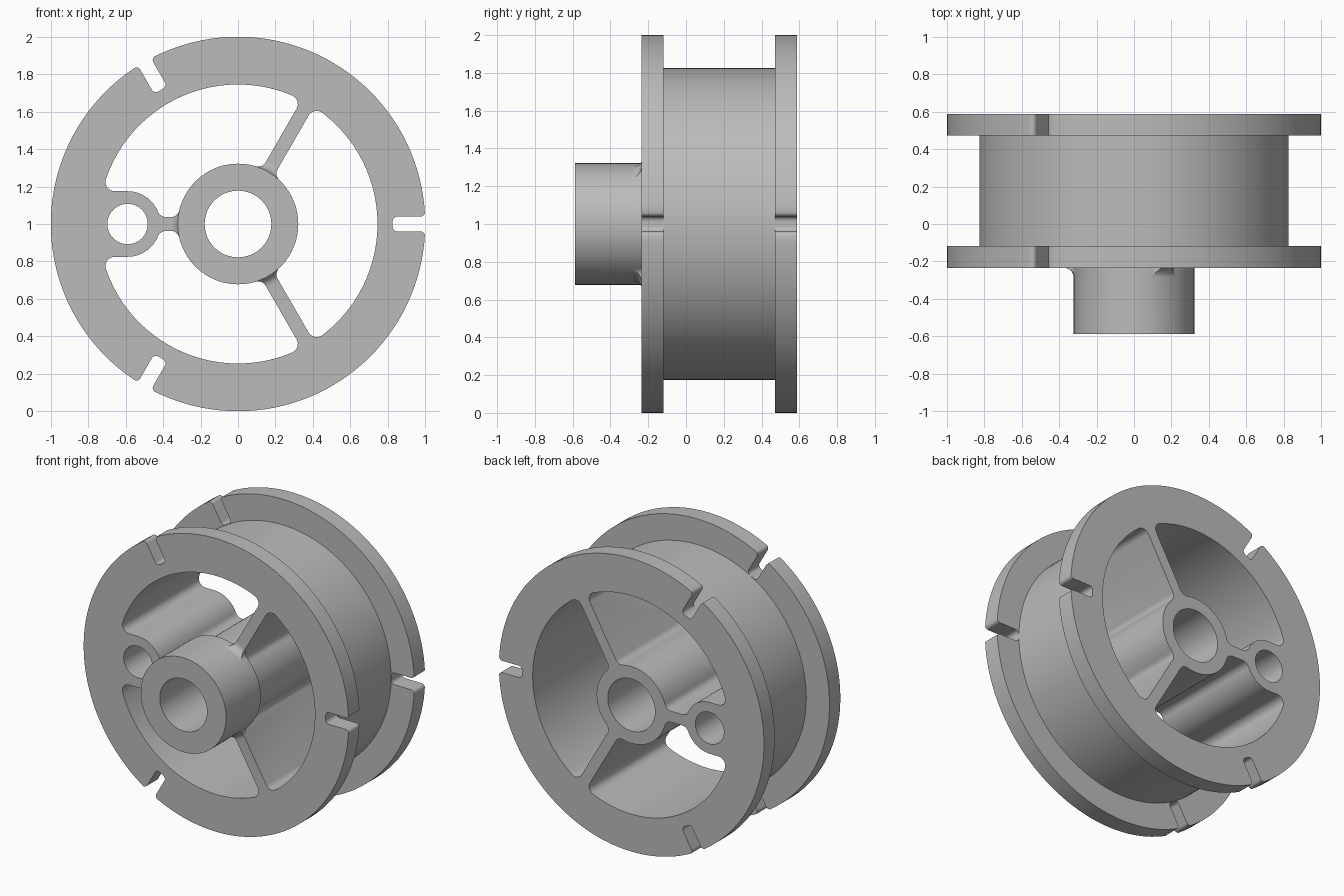
import bpy, bmesh
from math import sin, cos, pi, sqrt, atan2, radians

if "Cube" in bpy.data.objects:
    bpy.data.objects.remove(bpy.data.objects["Cube"], do_unlink=True)

FRONT, BACK = -0.235, 0.588       # outer flange faces
RIM, HUB, BOSS = 0.745, 0.262, 0.322
LUG_AT, LUG = 0.59, 0.175         # lug on the left-hand spoke
FILLET = 0.05

grey = bpy.data.materials.new("grey metal")
grey.use_nodes = True
grey.diffuse_color = (0.5, 0.5, 0.5, 1)
grey.node_tree.nodes["Principled BSDF"].inputs["Base Color"].default_value = (0.5, 0.5, 0.5, 1)


def finish(name, bm):
    bmesh.ops.recalc_face_normals(bm, faces=bm.faces)
    mesh = bpy.data.meshes.new(name)
    bm.to_mesh(mesh)
    bm.free()
    mesh.materials.append(grey)
    obj = bpy.data.objects.new(name, mesh)
    bpy.context.collection.objects.link(obj)
    return obj


def lathe(name, profile, steps=128):
    """Closed solid turned about the y axis from (radius, y) points."""
    bm = bmesh.new()
    rings = [[bm.verts.new((r * cos(2 * pi * i / steps), y, 1 + r * sin(2 * pi * i / steps)))
              for i in range(steps)] for r, y in profile]
    for a, b in zip(rings, rings[1:]):
        for i in range(steps):
            j = (i + 1) % steps
            bm.faces.new((a[i], a[j], b[j], b[i]))
    bm.faces.new(rings[0])
    bm.faces.new(rings[-1])
    return finish(name, bm)


def prism(name, outline, y0=-1, y1=1):
    """Outline in the x-z plane about the axle, extruded along y."""
    bm = bmesh.new()
    face = bm.faces.new([bm.verts.new((x, y0, 1 + z)) for x, z in outline])
    new = bmesh.ops.extrude_face_region(bm, geom=[face])["geom"]
    bmesh.ops.translate(bm, vec=(0, y1 - y0, 0),
                        verts=[v for v in new if isinstance(v, bmesh.types.BMVert)])
    return finish(name, bm)


def combine(target, tool, operation="DIFFERENCE"):
    mod = target.modifiers.new("combine", "BOOLEAN")
    mod.operation, mod.solver, mod.object = operation, "EXACT", tool
    bpy.context.view_layer.objects.active = target
    bpy.ops.object.modifier_apply(modifier=mod.name)
    bpy.data.objects.remove(tool, do_unlink=True)


def arc(cx, cz, r, a0, a1, n=8):
    return [(cx + r * cos(a0 + (a1 - a0) * i / n), cz + r * sin(a0 + (a1 - a0) * i / n))
            for i in range(n + 1)]


def turn(points, angle, side=1):
    c, s = cos(angle), sin(angle)
    return [(u * c - side * v * s, u * s + side * v * c) for u, v in points]


def hub_fillet(radius, half):
    """Fillet from a round boss onto the side of a spoke along +u."""
    v = half + FILLET
    u = sqrt((radius + FILLET) ** 2 - v * v)
    return arc(u, v, FILLET, atan2(v, u) - pi, -pi / 2)


def rim_fillet(half):
    v = half + FILLET
    u = sqrt((RIM - FILLET) ** 2 - v * v)
    return arc(u, v, FILLET, -pi / 2, atan2(v, u))


def spoke_side(hub, half, lug):
    points = hub_fillet(hub, half)
    if lug:
        inner = [(LUG_AT - u, v) for u, v in reversed(hub_fillet(LUG, half))]
        u, v = inner[-1]
        points += inner + arc(LUG_AT, 0, LUG, atan2(v, u - LUG_AT), pi / 2, 20)[1:]
        return points + rim_fillet(LUG)
    return points + rim_fillet(half)


def cut_windows(target, hub, half):
    """Three openings between the spokes."""
    spokes = [(-60, False), (60, False), (180, True), (300, False)]
    for (a, lug_a), (b, lug_b) in zip(spokes, spokes[1:]):
        a, b = radians(a), radians(b)
        start, end = spoke_side(hub, half, lug_a), spoke_side(hub, half, lug_b)
        angle = lambda p: atan2(p[1], p[0])
        outline = turn(start, a)
        outline += arc(0, 0, RIM, a + angle(start[-1]), b - angle(end[-1]), 40)[1:-1]
        outline += turn(end[::-1], b, -1)
        outline += arc(0, 0, hub, b - angle(end[0]), a + angle(start[0]), 28)[1:-1]
        combine(target, prism("window_cutter", outline))


# Spool body: two flanges and a drum
body = lathe("spool", [(1, FRONT), (1, -0.118), (0.825, -0.118), (0.825, 0.472),
                       (1, 0.472), (1, BACK)])
cut_windows(body, HUB, 0.037)

# Rounded slots in both flanges
w, e = 0.04, 0.025
half_slot = arc(0.826 + e, w - e, e, pi, pi / 2, 6) + arc(0.999 - e, w + e, e, -pi / 2, 0, 6)
half_slot.append((1.05, w + e))
slot = half_slot + [(u, -v) for u, v in reversed(half_slot)]
for k in range(3):
    combine(body, prism("slot_cutter", turn(slot, k * 2 * pi / 3)))

# Front boss with a flared foot on each spoke
foot = [(BOSS + FILLET - u, FRONT - FILLET + v) for u, v in arc(0, 0, FILLET, 0, pi / 2)]
boss = lathe("boss", [(BOSS, -0.588)] + foot + [(BOSS + FILLET, -0.215)])
cut_windows(boss, BOSS, 0.036)
combine(body, boss, "UNION")

# Axle bore and lug hole
combine(body, prism("bore_cutter", arc(0, 0, 0.178, 0, 2 * pi, 64)[:-1]))
combine(body, prism("lug_hole_cutter", arc(-LUG_AT, 0, 0.108, 0, 2 * pi, 48)[:-1]))

bpy.ops.object.select_all(action="DESELECT")
body.select_set(True)
bpy.context.view_layer.objects.active = body
bpy.ops.object.shade_smooth_by_angle(angle=radians(30))
